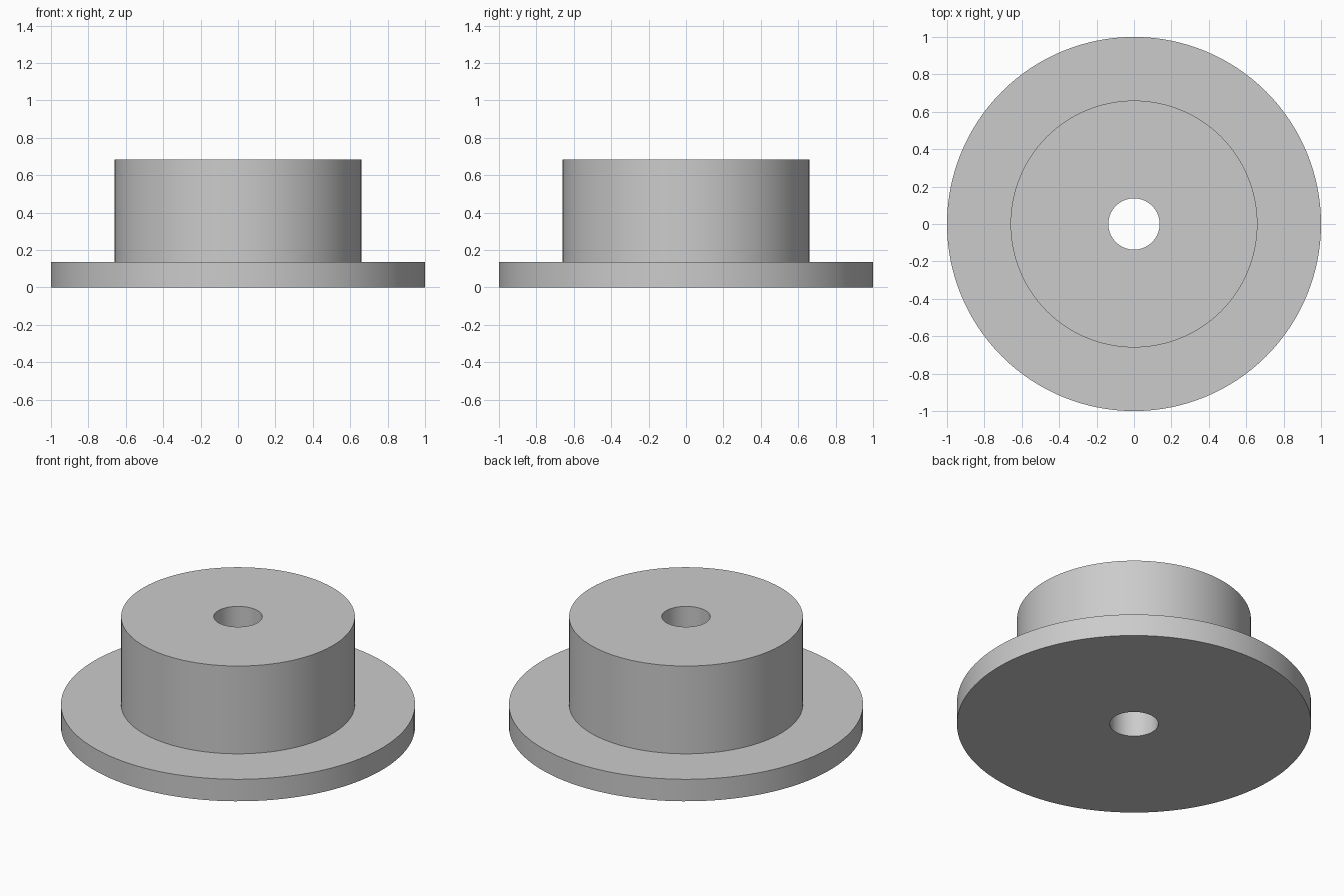
import bpy
import bmesh
import math
from mathutils import Vector

# Remove the default cube
cube = bpy.data.objects.get("Cube")
if cube:
    bpy.data.objects.remove(cube, do_unlink=True)

SEGMENTS = 128
FLANGE_RADIUS, HUB_RADIUS, BORE_RADIUS = 1.0, 0.66, 0.137
FLANGE_TOP, HUB_TOP = 0.137, 0.684

# Plain grey material
grey = bpy.data.materials.new("plain_grey")
grey.use_nodes = True
colour = (0.6, 0.6, 0.6, 1.0)
grey.diffuse_color = colour
grey.node_tree.nodes["Principled BSDF"].inputs["Base Color"].default_value = colour


def lathe(name, profile, material):
    """Revolve a closed (radius, height) profile around the z axis."""
    bm = bmesh.new()
    verts = [bm.verts.new((r, 0, z)) for r, z in profile]
    edges = [bm.edges.new((v, verts[(i + 1) % len(verts)])) for i, v in enumerate(verts)]
    bmesh.ops.spin(bm, geom=verts + edges, cent=Vector(), axis=Vector((0, 0, 1)),
                   angle=math.tau, steps=SEGMENTS, use_duplicate=False)
    bmesh.ops.remove_doubles(bm, verts=bm.verts[:], dist=0.0001)
    bmesh.ops.recalc_face_normals(bm, faces=bm.faces[:])
    mesh = bpy.data.meshes.new(name)
    bm.to_mesh(mesh)
    bm.free()
    mesh.materials.append(material)
    obj = bpy.data.objects.new(name, mesh)
    bpy.context.collection.objects.link(obj)
    bpy.ops.object.select_all(action="DESELECT")
    obj.select_set(True)
    bpy.context.view_layer.objects.active = obj
    bpy.ops.object.shade_smooth_by_angle(angle=math.radians(30))
    return obj


# Flanged hub with a through bore
lathe("flanged_hub", [
    (BORE_RADIUS, 0),
    (FLANGE_RADIUS, 0),
    (FLANGE_RADIUS, FLANGE_TOP),
    (HUB_RADIUS, FLANGE_TOP),
    (HUB_RADIUS, HUB_TOP),
    (BORE_RADIUS, HUB_TOP),
], grey)
